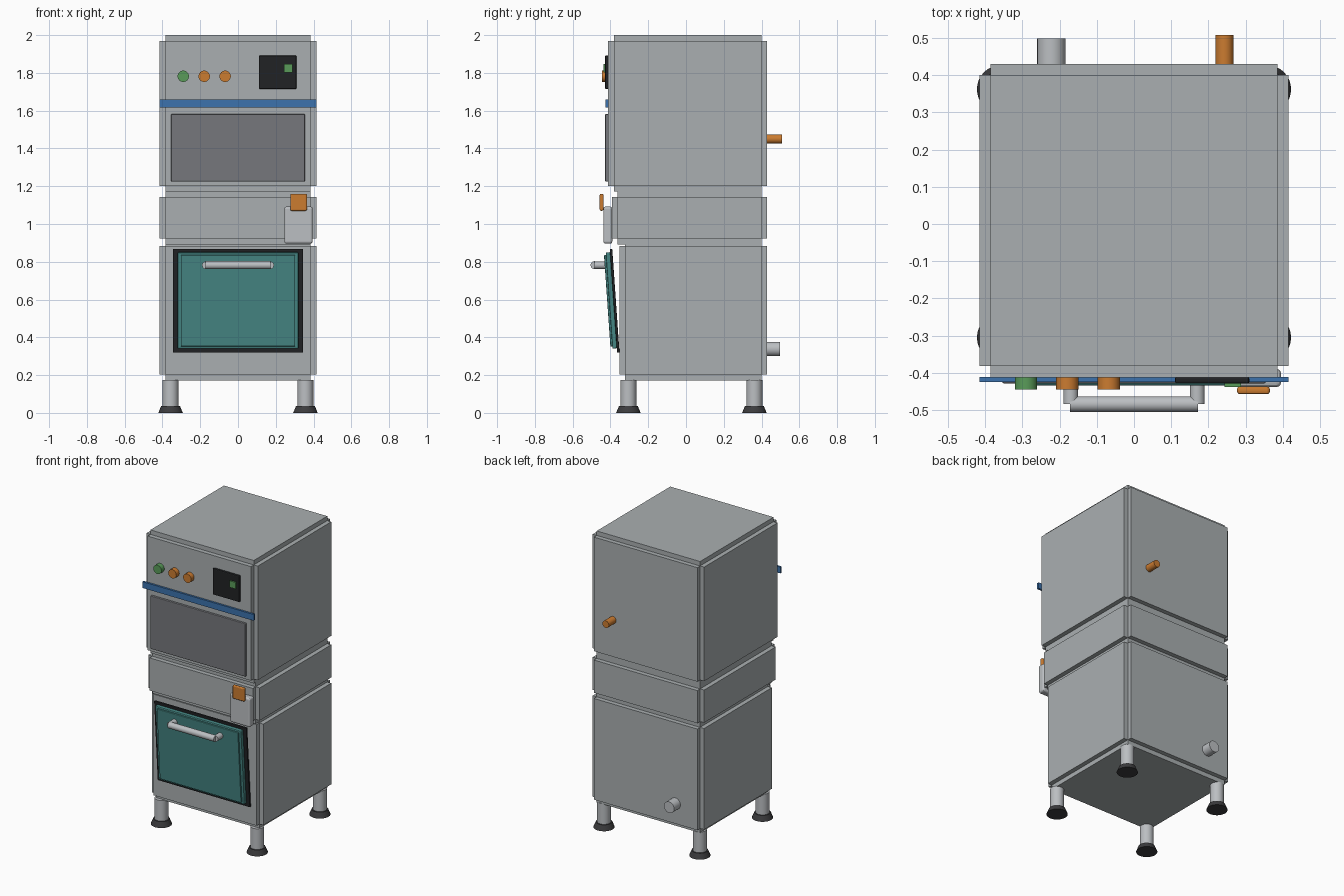
import bpy
import bmesh
from math import radians
from mathutils import Matrix, Vector

old = bpy.data.objects.get("Cube")
if old:
    bpy.data.objects.remove(old, do_unlink=True)


def material(name, r, g, b):
    m = bpy.data.materials.new(name)
    m.use_nodes = True
    m.diffuse_color = (r, g, b, 1)
    m.node_tree.nodes["Principled BSDF"].inputs["Base Color"].default_value = (r, g, b, 1)
    return m


steel = material("body grey", 0.40, 0.43, 0.44)
bright = material("bright steel", 0.50, 0.52, 0.54)
smoked = material("smoked window", 0.18, 0.185, 0.20)
black = material("black trim", 0.015, 0.016, 0.018)
rubber = material("dark rubber", 0.045, 0.045, 0.048)
teal = material("teal door", 0.06, 0.24, 0.23)
orange = material("orange", 0.60, 0.20, 0.03)
green = material("green", 0.10, 0.33, 0.10)
blue = material("blue", 0.045, 0.17, 0.42)


def finish(bm, name, mat):
    bmesh.ops.recalc_face_normals(bm, faces=bm.faces)
    mesh = bpy.data.meshes.new(name)
    bm.to_mesh(mesh)
    bm.free()
    mesh.materials.append(mat)
    ob = bpy.data.objects.new(name, mesh)
    bpy.context.collection.objects.link(ob)
    return ob


def box_mesh(x, y, z):
    """Box from (min, max) pairs on each axis."""
    bm = bmesh.new()
    bmesh.ops.create_cube(bm, size=1)
    for v in bm.verts:
        v.co = Vector(s[1] if c > 0 else s[0] for c, s in zip(v.co, (x, y, z)))
    return bm


def box(name, mat, x, y, z, bevel=0.0, segments=2):
    ob = finish(box_mesh(x, y, z), name, mat)
    if bevel:
        mod = ob.modifiers.new("soft edges", "BEVEL")
        mod.width = bevel
        mod.segments = segments
    return ob


def rod(name, mat, start, end, r1, r2=None, sides=32):
    """Cylinder or cone between two points."""
    a, b = Vector(start), Vector(end)
    bm = bmesh.new()
    bmesh.ops.create_cone(bm, cap_ends=True, segments=sides, radius1=r1,
                          radius2=r1 if r2 is None else r2, depth=(b - a).length)
    turn = (b - a).to_track_quat("Z", "Y").to_matrix().to_4x4()
    bmesh.ops.transform(bm, matrix=Matrix.Translation((a + b) / 2) @ turn, verts=bm.verts)
    ob = finish(bm, name, mat)
    bpy.ops.object.select_all(action="DESELECT")
    ob.select_set(True)
    bpy.context.view_layer.objects.active = ob
    bpy.ops.object.shade_smooth_by_angle(angle=radians(40))
    return ob


def panelled_cabinet(name, y, z, t=0.03):
    """Core box with a raised panel on every side, leaving stepped edges."""
    x = (-0.415, 0.415)
    bm = box_mesh(*[(lo + t, hi - t) for lo, hi in (x, y, z)])
    bm.normal_update()
    for face in list(bm.faces):
        n = face.normal.copy()
        new = bmesh.ops.extrude_discrete_faces(bm, faces=[face])["faces"]
        bmesh.ops.translate(bm, vec=n * t, verts=new[0].verts)
    return finish(bm, name, steel)


# Three stacked cabinets
panelled_cabinet("lower_cabinet", (-0.352, 0.43), (0.172, 0.913))
panelled_cabinet("middle_cabinet", (-0.392, 0.43), (0.892, 1.172))
panelled_cabinet("upper_cabinet", (-0.412, 0.43), (1.172, 2.0))

# Legs with flared feet
for side, x in (("right", -0.357), ("left", 0.357)):
    for end, y in (("front", -0.305), ("back", 0.362)):
        rod(f"{end}_{side}_leg", bright, (x, y, 0.03), (x, y, 0.175), 0.042)
        rod(f"{end}_{side}_foot", rubber, (x, y, 0), (x, y, 0.036), 0.065, 0.05)

# Oven door, slightly open and leaning on its bottom hinge
door = [
    box("door_frame", black, (-0.344, 0.344), (-0.013, 0), (0, 0.55), 0.003),
    box("door_slab", teal, (-0.32, 0.32), (-0.036, -0.01), (0.022, 0.533), 0.006),
    box("door_panel", teal, (-0.303, 0.303), (-0.046, -0.03), (0.035, 0.52), 0.004),
]
for part in door:
    part.location = (0, -0.352, 0.32)
    part.rotation_euler.x = radians(4)

# Door handle
rod("handle_bar", bright, (-0.172, -0.484, 0.782), (0.172, -0.484, 0.782), 0.021)
for side, x in (("right", -0.17), ("left", 0.17)):
    rod(f"handle_{side}_post", bright, (x, -0.484, 0.782), (x, -0.41, 0.782), 0.02)

# Latch box on the middle cabinet
box("latch_box", bright, (0.245, 0.395), (-0.438, -0.39), (0.896, 1.092), 0.012, 3)
box("latch_button", orange, (0.277, 0.365), (-0.457, -0.437), (1.07, 1.16), 0.007, 3)

# Upper front: window, stripe, display and knobs
box("window", smoked, (-0.354, 0.354), (-0.428, -0.41), (1.225, 1.582), 0.004)
box("stripe", blue, (-0.415, 0.415), (-0.425, -0.411), (1.618, 1.66))
box("display", black, (0.11, 0.31), (-0.429, -0.41), (1.715, 1.892), 0.006)
box("display_light", green, (0.243, 0.288), (-0.438, -0.427), (1.803, 1.847))
for i, mat in enumerate((green, orange, orange)):
    x = -0.29 + i * 0.111
    rod(f"knob_{i + 1}", mat, (x, -0.41, 1.782), (x, -0.444, 1.782), 0.03)

# Pipes at the back
rod("inlet_pipe", orange, (0.243, 0.42, 1.45), (0.243, 0.508, 1.45), 0.024)
rod("drain_pipe", bright, (-0.222, 0.42, 0.338), (-0.222, 0.498, 0.338), 0.038)
